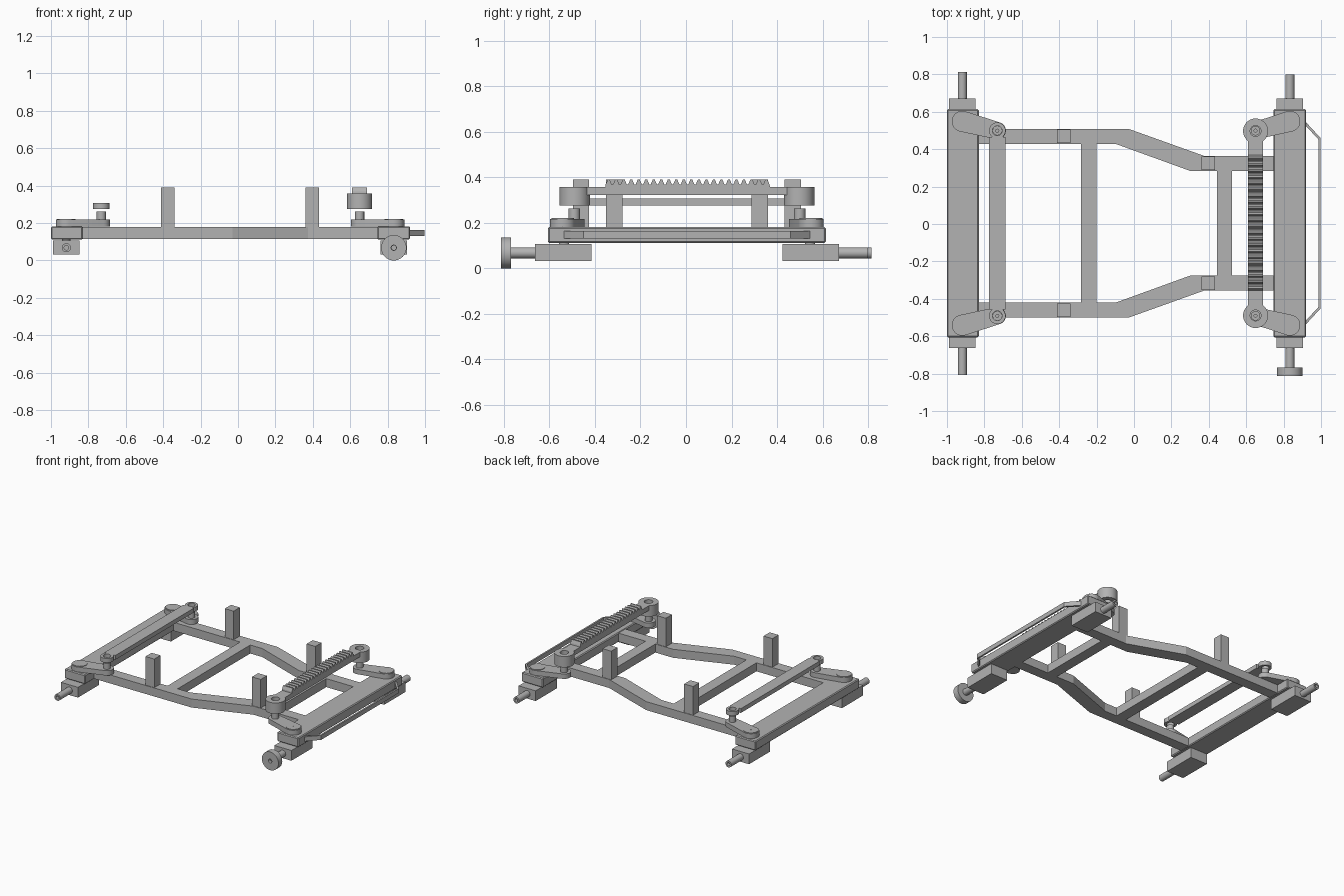
import bpy, bmesh, math
from mathutils import Vector

cube = bpy.data.objects.get("Cube")
if cube:
    bpy.data.objects.remove(cube)

grey = bpy.data.materials.new("plain_grey")
grey.use_nodes = True
COLOUR = (0.45, 0.45, 0.45, 1)
grey.diffuse_color = COLOUR
grey.node_tree.nodes["Principled BSDF"].inputs["Base Color"].default_value = COLOUR


def finish(name, bm, smooth=False):
    bmesh.ops.recalc_face_normals(bm, faces=bm.faces)
    mesh = bpy.data.meshes.new(name)
    bm.to_mesh(mesh)
    bm.free()
    mesh.materials.append(grey)
    ob = bpy.data.objects.new(name, mesh)
    bpy.context.collection.objects.link(ob)
    if smooth:
        bpy.ops.object.select_all(action='DESELECT')
        ob.select_set(True)
        bpy.context.view_layer.objects.active = ob
        bpy.ops.object.shade_smooth_by_angle()
    return ob


def prism(name, pts, z0, z1, place=lambda x, y, z: (x, y, z), smooth=False):
    """Extrude a closed outline from z0 to z1."""
    bm = bmesh.new()
    face = bm.faces.new([bm.verts.new(place(x, y, z0)) for x, y in pts])
    top = bmesh.ops.extrude_face_region(bm, geom=[face])["geom"]
    move = Vector(place(0, 0, z1)) - Vector(place(0, 0, z0))
    bmesh.ops.translate(bm, vec=move, verts=[v for v in top if isinstance(v, bmesh.types.BMVert)])
    return finish(name, bm, smooth)


def box(name, x0, x1, y0, y1, z0, z1):
    return prism(name, [(x0, y0), (x1, y0), (x1, y1), (x0, y1)], z0, z1)


def tube(name, centre, axis, r_out, r_in, a, b, n=32):
    """Hollow cylinder along z or y from a to b."""
    bm = bmesh.new()
    rings = []
    for r, h in ((r_out, a), (r_out, b), (r_in, b), (r_in, a)):
        ring = []
        for i in range(n):
            t = math.tau * i / n
            p, q = centre[0] + r * math.cos(t), centre[1] + r * math.sin(t)
            ring.append(bm.verts.new((p, q, h) if axis == 'z' else (p, h, q)))
        rings.append(ring)
    for k in range(4):
        u, v = rings[k], rings[(k + 1) % 4]
        for i in range(n):
            j = (i + 1) % n
            bm.faces.new((u[i], u[j], v[j], v[i]))
    return finish(name, bm, True)


def capsule(p, rp, q, rq, n=14):
    """Outline of a bar with rounded ends."""
    ang = math.atan2(q[1] - p[1], q[0] - p[0])
    pts = []
    for c, r, start in ((p, rp, ang + math.pi / 2), (q, rq, ang - math.pi / 2)):
        pts += [(c[0] + r * math.cos(start + math.pi * i / n),
                 c[1] + r * math.sin(start + math.pi * i / n)) for i in range(n + 1)]
    return pts


YC = 0.004            # centre line of the frame
Z0, Z1 = 0.115, 0.178  # frame height
SIDES = (("right", -1), ("left", 1))

# Main frame: two bent side rails, cross members and end beams
rail = [(-0.85, 0.505), (-0.03, 0.505), (0.375, 0.36), (0.76, 0.36),
        (0.76, 0.28), (0.30, 0.28), (-0.10, 0.425), (-0.85, 0.425)]
for side, s in (("front", -1), ("back", 1)):
    prism(side + "_rail", [(x, YC + s * y) for x, y in rail], Z0, Z1)
box("wide_cross_member", -0.283, -0.2, YC - 0.43, YC + 0.43, Z0, Z1)
box("narrow_cross_member", 0.445, 0.525, YC - 0.29, YC + 0.29, Z0, Z1)
for name, x0, x1 in (("right_end_beam", -1, -0.83), ("left_end_beam", 0.745, 0.92)):
    beam = box(name, x0, x1, YC - 0.61, YC + 0.61, 0.112, 0.182)
    bevel = beam.modifiers.new("bevel", 'BEVEL')
    bevel.width, bevel.segments = 0.006, 1

# Upright posts
for x, y in ((-0.375, 0.465), (0.397, 0.32)):
    for s in (-1, 1):
        box("post", x - 0.036, x + 0.036, YC + s * y - 0.036, YC + s * y + 0.036, Z1 - 0.01, 0.39)

# Wheel carriers, steering arms and joint pins at the four corners
for px, jx, end, stub in ((-0.918, -0.731, "right", 0.81), (0.833, 0.65, "left", 0.795)):
    for s in (-1, 1):
        y = lambda v: YC + s * v
        box(end + "_carrier", px - 0.07, px + 0.07, y(0.42), y(0.668), 0.032, 0.108)
        tube(end + "_axle_stub", (px, 0.068), 'y', 0.024, 0.012, y(0.6), y(stub))
        tube(end + "_king_pin", (px, y(0.54)), 'z', 0.022, 0.01, 0.1, 0.2)
        prism(end + "_steering_arm", capsule((px, y(0.545)), 0.056, (jx, y(0.495)), 0.046),
              0.182, 0.218, smooth=True)
        tube(end + "_arm_boss", (px, y(0.545)), 'z', 0.05, 0.002, 0.2, 0.222)
        tube(end + "_joint_pin", (jx, y(0.495)), 'z', 0.025, 0.008, 0.2, 0.262)

# Round hub on one axle
tube("wheel_hub", (0.833, 0.068), 'y', 0.068, 0.014, -0.813, -0.768, 48)

# Tie bar with a ring at each end
LX = -0.731
box("tie_bar", LX - 0.044, LX + 0.044, YC - 0.46, YC + 0.46, 0.276, 0.308)
for s in (-1, 1):
    tube("tie_bar_ring", (LX, YC + s * 0.495), 'z', 0.044, 0.026, 0.276, 0.308)

# Steering rack: hubs, bar and toothed top
RX = 0.65
for s in (-1, 1):
    tube("rack_end_hub", (RX, YC + s * 0.493), 'z', 0.067, 0.029, 0.276, 0.357)
box("rack_bar", RX - 0.04, RX + 0.04, YC - 0.44, YC + 0.44, 0.322, 0.357)
TEETH, START, PITCH = 22, -0.355, 0.033
teeth = [(START, 0.35)]
for i in range(TEETH):
    base = START + i * PITCH
    teeth += [(base + PITCH * f, z) for f, z in ((0.05, 0.368), (0.33, 0.39), (0.6, 0.39), (0.88, 0.368))]
teeth.append((START + TEETH * PITCH, 0.35))
prism("rack_teeth", teeth, RX - 0.04, RX + 0.04, lambda a, b, c: (c, a, b))

# Thin guard strip outside the left end beam
outer = [(0.915, 0.545), (0.998, 0.455), (0.998, -0.455), (0.915, -0.545)]
inner = [(0.915, -0.525), (0.986, -0.448), (0.986, 0.448), (0.915, 0.525)]
prism("guard_strip", [(x, y + YC) for x, y in outer + inner], 0.131, 0.164)
